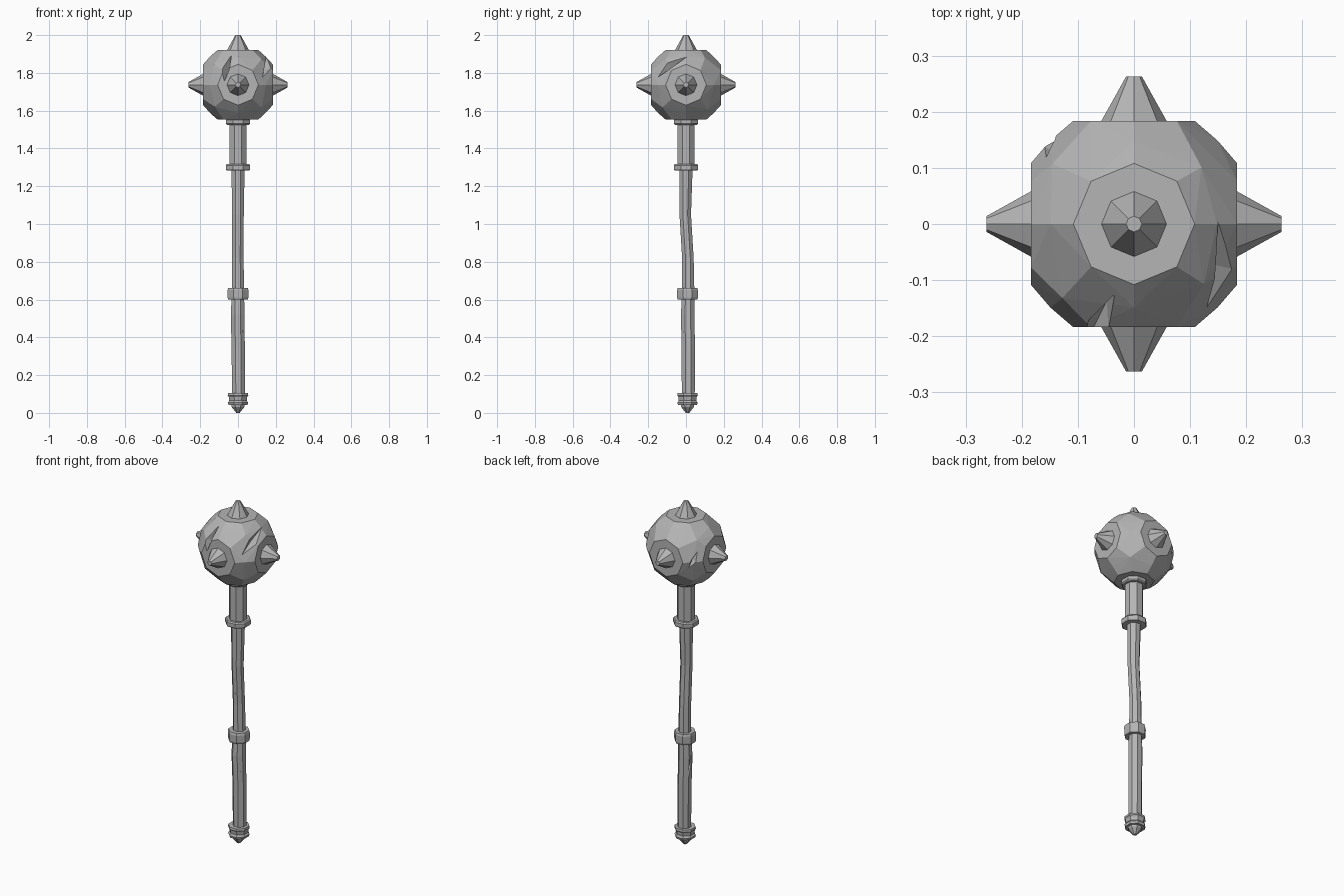
import bpy, bmesh, random
from math import cos, sin, tau
from mathutils import Vector

random.seed(4)
cube = bpy.data.objects.get("Cube")
if cube:
    bpy.data.objects.remove(cube)

iron = bpy.data.materials.new("worn grey")
iron.use_nodes = True
GREY = (0.46, 0.46, 0.46, 1)
iron.diffuse_color = GREY
iron.node_tree.nodes["Principled BSDF"].inputs["Base Color"].default_value = GREY

HEAD = Vector((0, 0, 1.737))
FLAT = 0.184          # distance from head centre to each flat
DISC = 0.108          # radius of each flat


def finish(name, bm):
    bmesh.ops.recalc_face_normals(bm, faces=bm.faces)
    mesh = bpy.data.meshes.new(name)
    bm.to_mesh(mesh)
    bm.free()
    mesh.materials.append(iron)
    obj = bpy.data.objects.new(name, mesh)
    bpy.context.collection.objects.link(obj)
    return obj


def lathe(name, rings, sides=8, turn=0.5):
    """Faceted tube through rings of (z, radius, x offset, y offset)."""
    bm = bmesh.new()
    loops = []
    for ring in rings:
        z, r, x, y = (tuple(ring) + (0, 0))[:4]
        angles = [(i + turn) * tau / sides for i in range(sides)]
        loops.append([bm.verts.new((x + r * cos(a), y + r * sin(a), z)) for a in angles])
    for low, high in zip(loops, loops[1:]):
        for i in range(sides):
            j = (i + 1) % sides
            bm.faces.new((low[i], low[j], high[j], high[i]))
    bm.faces.new(loops[0][::-1])
    bm.faces.new(loops[-1])
    return finish(name, bm)


def hull(name, points):
    bm = bmesh.new()
    for p in points:
        bm.verts.new(p)
    result = bmesh.ops.convex_hull(bm, input=bm.verts)
    spare = [g for g in result["geom_interior"] if isinstance(g, bmesh.types.BMVert)]
    bmesh.ops.delete(bm, geom=spare, context="VERTS")
    bmesh.ops.dissolve_limit(bm, angle_limit=0.01, verts=bm.verts, edges=bm.edges)
    return finish(name, bm)


def gash(target, a, b, centre, width, depth):
    """Cut a diamond-shaped nick running from a to b, pointing at centre."""
    a, b, centre = Vector(a), Vector(b), Vector(centre)
    mid = (a + b) / 2
    out = (mid - centre).normalized()
    side = out.cross(b - a).normalized() * width
    lift = out * 0.06
    points = [a, b, a + lift, b + lift, mid - out * depth,
              mid + side + lift, mid - side + lift]
    cutter = hull("nick_cutter", points)
    cutter.hide_render = True
    mod = target.modifiers.new("nick", "BOOLEAN")
    mod.operation = "DIFFERENCE"
    mod.solver = "EXACT"
    mod.object = cutter
    bpy.context.view_layer.objects.active = target
    bpy.ops.object.modifier_apply(modifier=mod.name)
    bpy.data.objects.remove(cutter)


# Head: six octagonal flats joined by hammered facets
axes = [Vector(s * (i == k) for i in range(3)) for k in range(3) for s in (1, -1)]
points = []
for axis in axes:
    u = Vector((axis.y, axis.z, axis.x))
    v = axis.cross(u)
    for i in range(8):
        a = i * tau / 8
        points.append(HEAD + axis * FLAT + (u * cos(a) + v * sin(a)) * DISC)
for x in (-1, 1):
    for y in (-1, 1):
        for z in (-1, 1):
            d = Vector((x, y, z)).normalized()
            d += Vector(random.uniform(-0.12, 0.12) for _ in range(3))
            points.append(HEAD + d.normalized() * 0.213)
        for d in (Vector((x, y, 0)), Vector((x, 0, y)), Vector((0, x, y))):
            points.append(HEAD + d.normalized() * random.uniform(0.207, 0.211))
head = hull("head", points)
gash(head, (-0.08, -0.2, 1.74), (-0.035, -0.125, 1.89), HEAD, 0.035, 0.03)
gash(head, (0.13, -0.16, 1.77), (0.15, 0.005, 1.885), HEAD, 0.04, 0.02)
gash(head, (-0.125, 0.175, 1.67), (-0.175, 0.115, 1.82), HEAD, 0.04, 0.03)

# Spikes on every flat except the one over the handle
for axis, label in zip(axes, ("left", "right", "back", "front", "top")):
    spike = lathe(label + "_spike", [(FLAT - 0.02, 0.058), (FLAT, 0.058), (0.263, 0.014)], turn=0)
    spike.rotation_mode = "QUATERNION"
    spike.rotation_quaternion = axis.to_track_quat("Z", "Y")
    spike.location = HEAD

# Slightly crooked wooden-style handle
shaft = lathe("shaft", [
    (0.07, 0.037, 0.003, 0.012), (0.35, 0.038, 0.001, 0.012),
    (0.52, 0.039, -0.002, 0.009), (0.64, 0.035, 0, 0.012),
    (0.82, 0.033, -0.001, 0.010), (1.05, 0.033, 0, -0.004),
    (1.3, 0.038, 0, 0)])
gash(shaft, (0.036, -0.024, 0.34), (0.036, -0.024, 0.52), (0, 0.01, 0.43), 0.06, 0.016)
gash(shaft, (-0.036, 0.03, 0.39), (-0.04, 0, 0.55), (0, 0.01, 0.47), 0.05, 0.012)
gash(shaft, (0.012, -0.026, 0.68), (-0.012, -0.037, 1.07), (0, 0, 0.87), 0.012, 0.008)

# Socket and metal bands
lathe("socket", [(1.29, 0.05), (1.56, 0.05)])
lathe("socket_lower_band", [(1.283, 0.066), (1.29, 0.07), (1.31, 0.07), (1.317, 0.064)])
lathe("socket_upper_band", [(1.525, 0.064), (1.532, 0.07), (1.55, 0.07), (1.558, 0.062)])
band = lathe("grip_band", [(0.6, 0.056, 0, 0.008), (0.61, 0.059, 0, 0.008),
                           (0.65, 0.06, 0, 0.008), (0.662, 0.056, 0, 0.008)])
gash(band, (0.03, -0.055, 0.67), (0.065, -0.02, 0.67), (0, 0, 0.6), 0.03, 0.02)

# Pommel with a waist and a blunt point
lathe("pommel_collar", [(0.042, 0.054, 0, 0.008), (0.055, 0.058, 0, 0.008), (0.065, 0.05, 0, 0.008),
                        (0.085, 0.053, 0, 0.008), (0.092, 0.059, 0, 0.008), (0.104, 0.057, 0, 0.008)])
lathe("pommel_tip", [(0, 0.01, 0, 0.008), (0.032, 0.037, 0, 0.008), (0.05, 0.04, 0, 0.008)])
